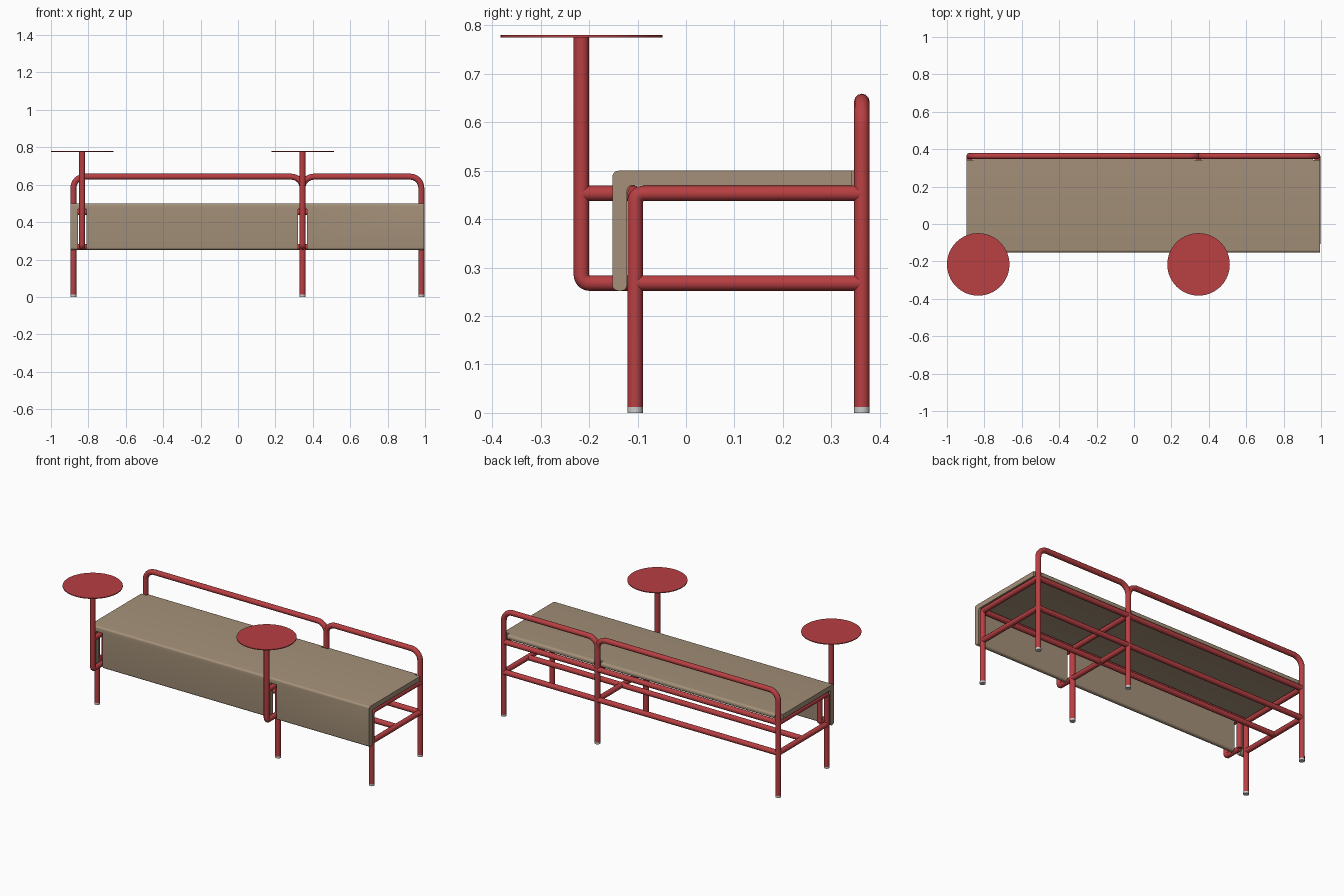
import bpy, bmesh, math
from mathutils import Vector

if "Cube" in bpy.data.objects:
    bpy.data.objects.remove(bpy.data.objects["Cube"])

R = 0.016                      # tube radius
YF, YB, YP = -0.105, 0.363, -0.216   # front legs, back legs, table posts
ZU, ZL, ZT = 0.453, 0.268, 0.643     # upper rail, lower rail, backrest
LEGS = (-0.88, 0.345, 0.98)
POSTS = (-0.833, 0.345)


def material(name, rgb):
    m = bpy.data.materials.new(name)
    m.diffuse_color = (*rgb, 1)
    m.use_nodes = True
    m.node_tree.nodes["Principled BSDF"].inputs["Base Color"].default_value = m.diffuse_color
    return m


RED = material("red_paint", (0.48, 0.05, 0.055))
TAN = material("tan_pad", (0.37, 0.28, 0.19))


def fillet(points, r, n=8):
    """Round the inner corners of a polyline."""
    pts = [Vector(p) for p in points]
    out = [pts[0]]
    for a, b, c in zip(pts, pts[1:], pts[2:]):
        u, v = (a - b).normalized(), (c - b).normalized()
        centre = b + (u + v) * r
        for i in range(n + 1):
            t = math.pi / 2 * i / n
            out.append(centre - v * r * math.cos(t) - u * r * math.sin(t))
    return out + [pts[-1]]


def tube(name, points, r=0.017):
    cu = bpy.data.curves.new(name, 'CURVE')
    cu.dimensions = '3D'
    cu.bevel_depth = R
    cu.bevel_resolution = 4
    cu.use_fill_caps = True
    path = fillet(points, r)
    sp = cu.splines.new('POLY')
    sp.points.add(len(path) - 1)
    for p, co in zip(sp.points, path):
        p.co = (*co, 1)
    sp.use_smooth = True
    cu.materials.append(RED)
    ob = bpy.data.objects.new(name, cu)
    bpy.context.collection.objects.link(ob)


def disc(name, x, y, z, r, h, mat=None, n=24):
    bpy.ops.mesh.primitive_cylinder_add(vertices=n, radius=r, depth=h, location=(x, y, z + h / 2))
    ob = bpy.context.object
    ob.name = name
    if mat:
        ob.data.materials.append(mat)
    bpy.ops.object.shade_smooth_by_angle()


# Back legs bent over into the two backrest rails
for name, a, b in (("backrest_long", LEGS[0], LEGS[1]), ("backrest_short", LEGS[1], LEGS[2])):
    start = 0.012 if a == LEGS[0] else 0.5
    tube(name, [(a, YB, start), (a, YB, ZT), (b, YB, ZT), (b, YB, 0.012)], 0.06)

# Front legs with upper side rails, lower side rails, feet
for x in LEGS:
    tube("front_leg", [(x, YF, 0.012), (x, YF, ZU), (x, YB, ZU)])
    tube("lower_side_rail", [(x, YF, ZL), (x, YB, ZL)])
    for y in (YF, YB):
        disc("foot", x, y, 0, R, 0.012)

# Rails along the length
for name, y, z in (("front_rail", YF, ZU), ("back_rail", YB, ZU),
                   ("lower_back_rail", YB, ZL), ("lower_middle_rail", 0.13, ZL)):
    tube(name, [(LEGS[0], y, z), (LEGS[2], y, z)])

# Table posts, their brackets and round tops
for x in POSTS:
    tube("table_post", [(x, YF, ZL), (x, YP, ZL), (x, YP, 0.776)])
    tube("table_bracket", [(x, YP, ZU), (x, YF, ZU)])
    disc("table_top", x, YP, 0.775, 0.167, 0.005, RED, 64)
tube("bracket_upright", [(POSTS[0], YF, ZL), (POSTS[0], YF, ZU)])

# Seat: one L-shaped padded profile with rounded edges
X0, X1 = -0.895, 0.995
profile = fillet([(-0.137, 0.252, 0), (-0.152, 0.252, 0), (-0.152, 0.5, 0), (0.365, 0.5, 0),
                  (0.365, 0.47, 0), (-0.122, 0.47, 0), (-0.122, 0.252, 0), (-0.137, 0.252, 0)],
                 0.0125, 5)[:-1]
bm = bmesh.new()
face = bm.faces.new([bm.verts.new((X0, p.x, p.y)) for p in profile])
ext = bmesh.ops.extrude_face_region(bm, geom=[face])
bmesh.ops.translate(bm, vec=(X1 - X0, 0, 0),
                    verts=[v for v in ext["geom"] if isinstance(v, bmesh.types.BMVert)])
bmesh.ops.recalc_face_normals(bm, faces=bm.faces)
me = bpy.data.meshes.new("seat")
bm.to_mesh(me)
bm.free()
me.materials.append(TAN)
seat = bpy.data.objects.new("seat", me)
bpy.context.collection.objects.link(seat)

# Slots in the front panel and notches around the back legs
boxes = [(x, -0.14, 0.335, 0.046, 0.1, 0.268) for x in POSTS]
boxes += [(x, 0.392, 0.485, 0.044, 0.1, 0.1) for x in LEGS]
bm = bmesh.new()
for x, y, z, sx, sy, sz in boxes:
    for v in bmesh.ops.create_cube(bm, size=1)["verts"]:
        v.co = (x + v.co.x * sx, y + v.co.y * sy, z + v.co.z * sz)
me = bpy.data.meshes.new("slot_cutter")
bm.to_mesh(me)
bm.free()
cutter = bpy.data.objects.new("slot_cutter", me)
bpy.context.collection.objects.link(cutter)
mod = seat.modifiers.new("slots", 'BOOLEAN')
mod.operation, mod.solver, mod.object = 'DIFFERENCE', 'EXACT', cutter

# Bake the cut, then drop the helper
bpy.ops.object.select_all(action='DESELECT')
bpy.context.view_layer.objects.active = seat
seat.select_set(True)
bpy.ops.object.modifier_apply(modifier="slots")
bpy.ops.object.shade_smooth_by_angle()
bpy.data.objects.remove(cutter)
